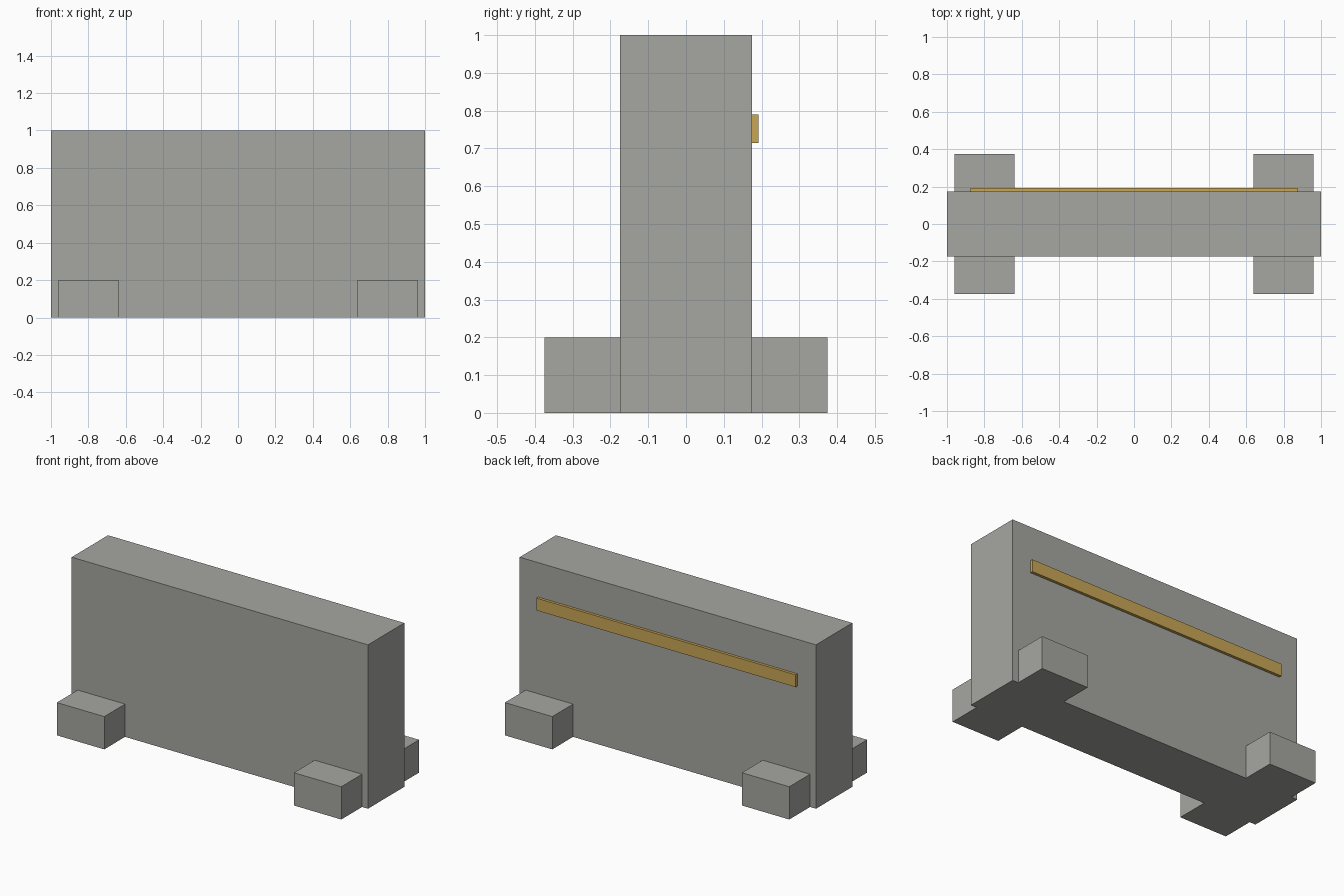
import bpy

cube = bpy.data.objects.get("Cube")
if cube:
    bpy.data.objects.remove(cube, do_unlink=True)


def make_material(name, color):
    mat = bpy.data.materials.new(name)
    mat.use_nodes = True
    mat.diffuse_color = color
    mat.node_tree.nodes["Principled BSDF"].inputs["Base Color"].default_value = color
    return mat


def box(name, low, high, mat):
    """Add a box spanning two opposite corners."""
    center = [(a + b) / 2 for a, b in zip(low, high)]
    bpy.ops.mesh.primitive_cube_add(size=1, location=center)
    obj = bpy.context.object
    obj.name = name
    obj.scale = [b - a for a, b in zip(low, high)]
    bpy.ops.object.transform_apply(location=False, rotation=False, scale=True)
    obj.data.materials.append(mat)
    return obj


concrete = make_material("concrete grey", (0.38, 0.39, 0.355, 1))
ochre = make_material("ochre yellow", (0.58, 0.38, 0.09, 1))

HALF_DEPTH = 0.175

# Upright slab
box("wall_slab", (-1, -HALF_DEPTH, 0), (1, HALF_DEPTH, 1), concrete)

# Four stabilising foot blocks against the slab
for side, x in (("right", -0.8), ("left", 0.8)):
    for end, y in (("front", -0.275), ("back", 0.275)):
        box(f"{end}_{side}_foot", (x - 0.16, y - 0.1, 0), (x + 0.16, y + 0.1, 0.2), concrete)

# Raised stripe on the back face
box("back_stripe", (-0.875, HALF_DEPTH, 0.715), (0.875, 0.192, 0.79), ochre)
